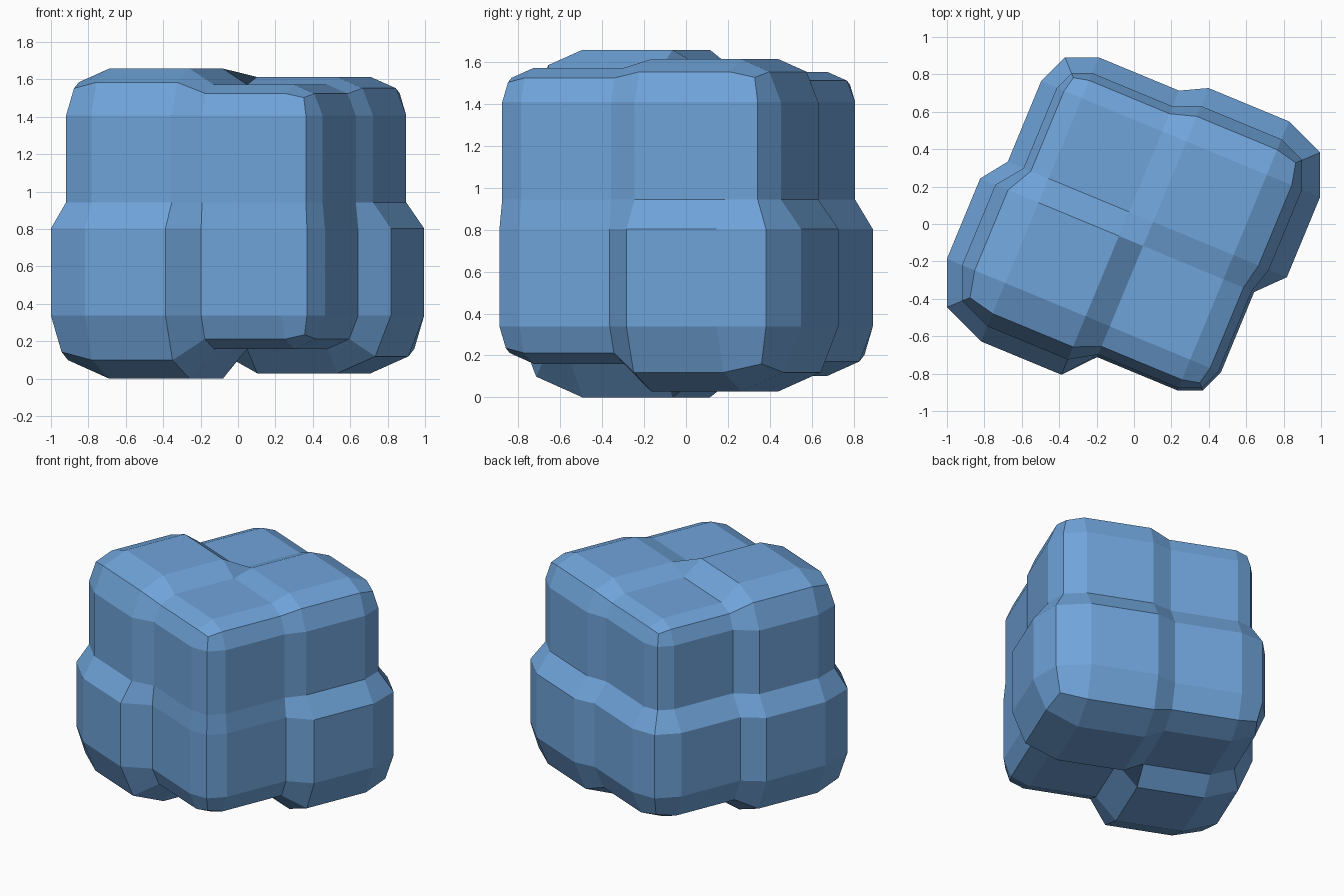
import bpy, bmesh
from math import sqrt, radians
from mathutils import Matrix, Vector

if "Cube" in bpy.data.objects:
    bpy.data.objects.remove(bpy.data.objects["Cube"])

CORE, GAP = 0.535, 0.07         # flat panels run from GAP to CORE on each axis
CENTRE = (0.02, -0.02, 0.873)   # block centre before turning
TURN = radians(-22.5)

# Half-width of each of the eight lobes, keyed by octant
SWELL = {
    (-1, -1, -1): 0.873, (1, -1, -1): 0.713,
    (-1, 1, -1): 0.771, (1, 1, -1): 0.844,
    (-1, -1, 1): 0.785, (1, -1, 1): 0.699,
    (-1, 1, 1): 0.680, (1, 1, 1): 0.740,
}
PANEL = (None, -CORE, -GAP, GAP, CORE, None)   # None = rounded outer layer


def place(idx):
    """Position of a grid point on the swollen, rounded cube."""
    sign = tuple(-1 if i < 3 else 1 for i in idx)
    outer = sum(i in (0, 5) for i in idx)
    reach = CORE + (SWELL[sign] - CORE) / sqrt(outer)
    return Vector([s * reach if PANEL[i] is None else PANEL[i]
                   for i, s in zip(idx, sign)])


bm = bmesh.new()
verts = {}


def vert(idx):
    if idx not in verts:
        verts[idx] = bm.verts.new(place(idx))
    return verts[idx]


# Six sides of 5 x 5 panels
for axis in range(3):
    for side in (0, 5):
        for a in range(5):
            for b in range(5):
                ring = []
                for p, q in ((a, b), (a + 1, b), (a + 1, b + 1), (a, b + 1)):
                    idx = [p, q]
                    idx.insert(axis, side)
                    ring.append(vert(tuple(idx)))
                bm.faces.new(ring)

bmesh.ops.recalc_face_normals(bm, faces=bm.faces[:])

# Turn the block and stand it on the ground
bm.transform(Matrix.Rotation(TURN, 4, 'Z') @ Matrix.Translation(CENTRE))

mesh = bpy.data.meshes.new("lumpy_block")
bm.to_mesh(mesh)
bm.free()

# Blue finish
blue = bpy.data.materials.new("blue")
blue.diffuse_color = (0.16, 0.37, 0.70, 1.0)
blue.use_nodes = True
blue.node_tree.nodes["Principled BSDF"].inputs["Base Color"].default_value = blue.diffuse_color
mesh.materials.append(blue)
bpy.context.collection.objects.link(bpy.data.objects.new("lumpy_block", mesh))
